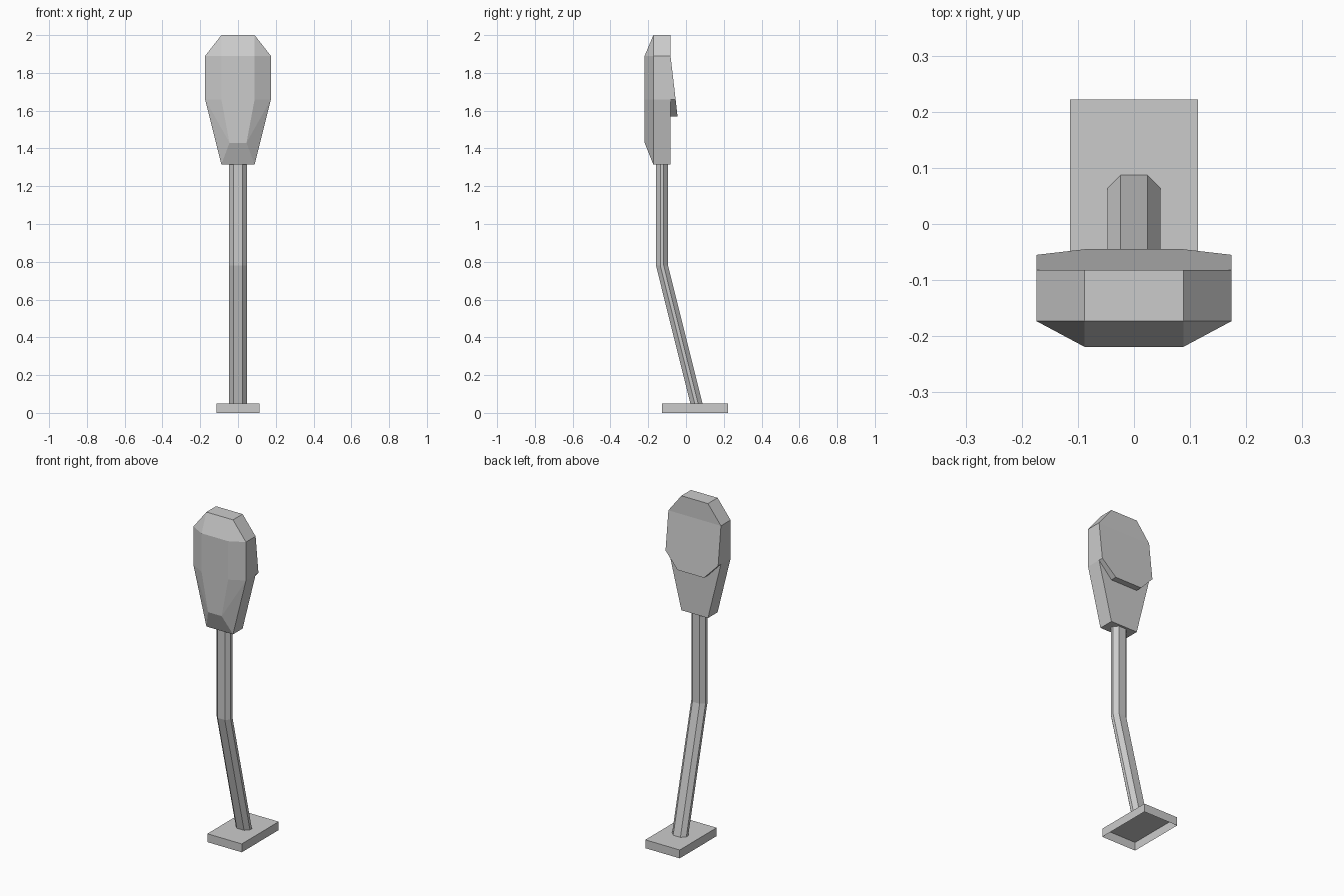
import bpy, bmesh

cube = bpy.data.objects.get("Cube")
if cube:
    bpy.data.objects.remove(cube, do_unlink=True)

grey = bpy.data.materials.new("metal grey")
grey.use_nodes = True
COLOUR = (0.6, 0.6, 0.6, 1)
grey.diffuse_color = COLOUR
grey.node_tree.nodes["Principled BSDF"].inputs["Base Color"].default_value = COLOUR


def finish(name, bm):
    bmesh.ops.recalc_face_normals(bm, faces=bm.faces)
    mesh = bpy.data.meshes.new(name)
    bm.to_mesh(mesh)
    bm.free()
    mesh.materials.append(grey)
    obj = bpy.data.objects.new(name, mesh)
    bpy.context.collection.objects.link(obj)
    return obj


def loft(name, rings, cap_first=True, cap_last=True):
    """Skin a list of equal-length point rings."""
    bm = bmesh.new()
    rows = [[bm.verts.new(p) for p in ring] for ring in rings]
    n = len(rows[0])
    for a, b in zip(rows, rows[1:]):
        for i in range(n):
            j = (i + 1) % n
            bm.faces.new((a[i], a[j], b[j], b[i]))
    if cap_first:
        bm.faces.new(rows[0])
    if cap_last:
        bm.faces.new(rows[-1])
    return finish(name, bm)


def mirrored(half):
    """Close a right-hand half outline with its mirror image."""
    return half + [(-x, *rest) for x, *rest in reversed(half)]


# Base plate: shallow box, open underneath
plate = [(0.114, -0.127), (0.114, 0.222), (-0.114, 0.222), (-0.114, -0.127)]
loft("base_plate", [[(x, y, z) for x, y in plate] for z in (0, 0.05)], cap_first=False)

# Bent post with chamfered corners
section = mirrored([(0.024, -0.032), (0.047, -0.009), (0.047, 0.009), (0.024, 0.032)])
path = [(0.055, 0.05), (-0.127, 0.78), (-0.127, 1.32)]
loft("bent_post", [[(x, y + cy, z) for x, y in section] for cy, z in path])

# Lamp housing: flat back, straight sides, bevelled front
outline = mirrored([(0.088, 2.0), (0.174, 1.89), (0.174, 1.66), (0.088, 1.315)])
loft("lamp_housing_sides", [[(x, y, z) for x, z in outline] for y in (-0.082, -0.173)],
     cap_last=False)

bm = bmesh.new()
rim = [bm.verts.new((x, -0.173, z)) for x, z in outline]
face = [bm.verts.new((x, -0.219, z)) for x, z in
        mirrored([(0.088, 1.89), (0.088, 1.66), (0.045, 1.43)])]
bm.faces.new(face)
for r, f in ((rim, face), (rim[::-1], face[::-1])):
    bm.faces.new((r[0], r[1], f[0]))
    bm.faces.new((r[1], r[2], f[1], f[0]))
    bm.faces.new((r[2], f[2], f[1]))
    bm.faces.new((r[2], r[3], f[2]))
bm.faces.new((rim[0], face[0], face[-1], rim[-1]))
bm.faces.new((rim[3], rim[4], face[3], face[2]))
finish("lamp_housing_front", bm)

# Wedge-shaped lens sloping out from the back of the housing
lens = mirrored([(0.174, 1.89, -0.082), (0.174, 1.66, -0.055), (0.088, 1.57, -0.045)])
bm = bmesh.new()
outer = [bm.verts.new((x, y, z)) for x, z, y in lens]
inner = [outer[0]] + [bm.verts.new((x, -0.082, z)) for x, z, y in lens[1:-1]] + [outer[-1]]
bm.faces.new(outer)
for i in range(5):
    bm.faces.new(dict.fromkeys((outer[i], outer[i + 1], inner[i + 1], inner[i])))
finish("lamp_lens", bm)
